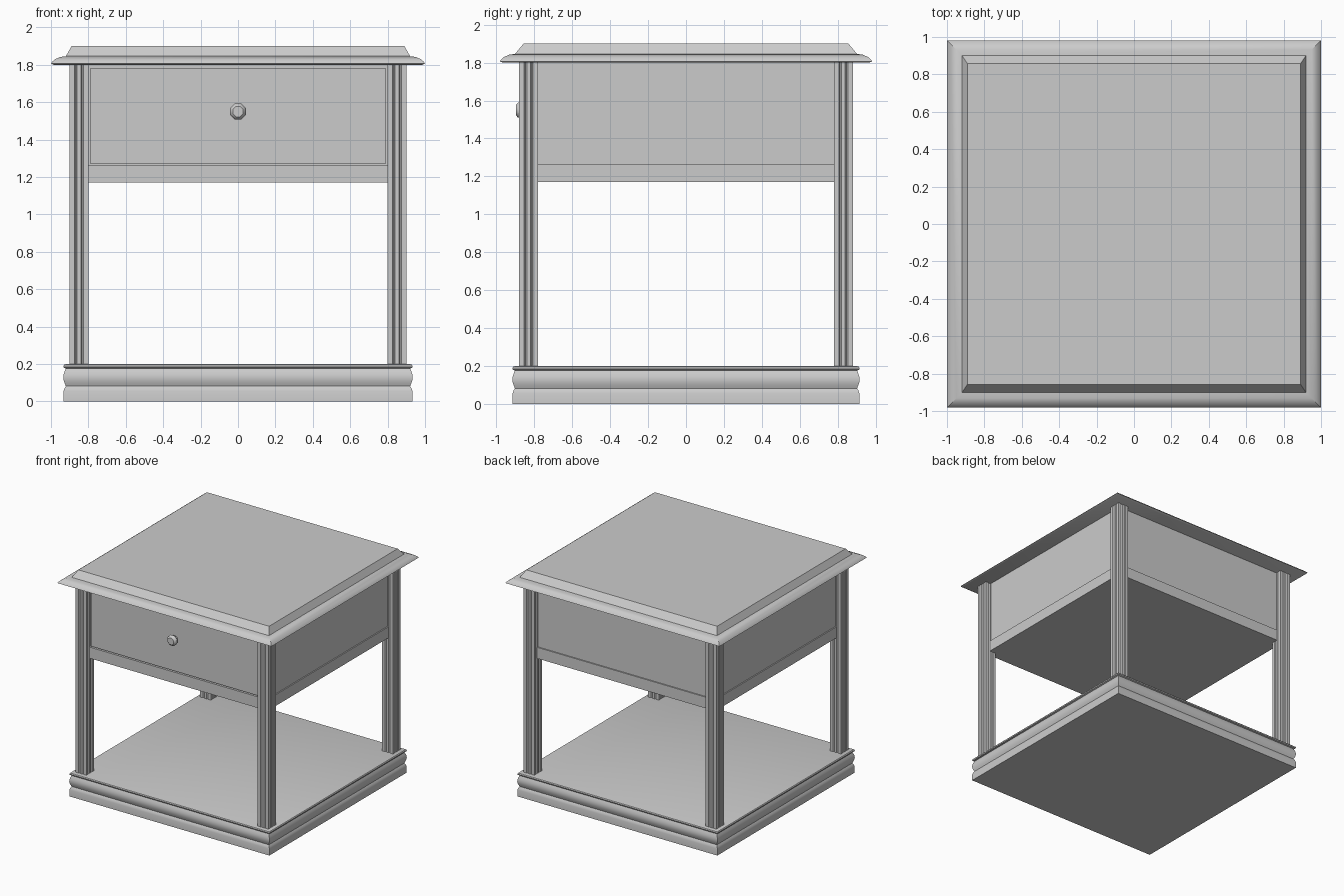
import bpy, bmesh, math

if "Cube" in bpy.data.objects:
    bpy.data.objects.remove(bpy.data.objects["Cube"])


def finish(name, bm, smooth=None):
    bmesh.ops.recalc_face_normals(bm, faces=bm.faces[:])
    mesh = bpy.data.meshes.new(name)
    bm.to_mesh(mesh)
    bm.free()
    ob = bpy.data.objects.new(name, mesh)
    bpy.context.collection.objects.link(ob)
    if smooth:
        bpy.ops.object.select_all(action='DESELECT')
        bpy.context.view_layer.objects.active = ob
        ob.select_set(True)
        bpy.ops.object.shade_smooth_by_angle(angle=math.radians(smooth))
    return ob


def loft(name, rings, smooth=None):
    """Bridge equal-length point rings and cap both ends."""
    bm = bmesh.new()
    loops = [[bm.verts.new(p) for p in ring] for ring in rings]
    for a, b in zip(loops, loops[1:]):
        n = len(a)
        for i in range(n):
            j = (i + 1) % n
            bm.faces.new((a[i], a[j], b[j], b[i]))
    bm.faces.new(loops[0])
    bm.faces.new(loops[-1])
    return finish(name, bm, smooth)


def moulding(name, profile):
    rings = [[(-x, -y, z), (x, -y, z), (x, y, z), (-x, y, z)] for x, y, z in profile]
    return loft(name, rings, 32)


def box(name, x0, x1, y0, y1, z0, z1):
    return loft(name, [[(x0, y0, z), (x1, y0, z), (x1, y1, z), (x0, y1, z)] for z in (z0, z1)])


# Table top with ogee edge
moulding("table_top", [
    (0.985, 0.967, 1.80), (1.0, 0.982, 1.807), (0.995, 0.977, 1.815),
    (0.978, 0.96, 1.83), (0.95, 0.932, 1.842), (0.92, 0.902, 1.846),
    (0.89, 0.857, 1.90)])

# Plinth: lower block, rounded band, thin lip
base = [(0.933, 0.0), (0.933, 0.055), (0.928, 0.07), (0.92, 0.082)]
base += [(0.92 + 0.014 * math.sin(math.pi * t / 6), 0.082 + 0.094 * t / 6) for t in range(1, 7)]
base += [(0.932, 0.181), (0.934, 0.19), (0.929, 0.197), (0.92, 0.20)]
moulding("base_plinth", [(h, h - 0.018, z) for h, z in base])

# Fluted legs
h, g, w, d = 0.05, 0.0167, 0.007, 0.009
side = [(-h, -h)]
for c in (-g, g):
    side += [(c - w, -h), (c, -h + d), (c + w, -h)]
section = []
for k in range(4):
    c, s = round(math.cos(k * math.pi / 2)), round(math.sin(k * math.pi / 2))
    section += [(x * c - y * s, x * s + y * c) for x, y in side]
for sy, end in ((-1, "front"), (1, "back")):
    for sx, hand in ((-1, "left"), (1, "right")):
        loft(f"{end}_{hand}_leg",
             [[(sx * 0.85 + x, sy * 0.83 + y, z) for x, y in section] for z in (0.195, 1.802)])

# Drawer case, with its bottom rails standing slightly proud
box("case_sides", -0.85, 0.85, -0.79, 0.79, 1.264, 1.80)
box("case_back", -0.81, 0.81, 0.78, 0.83, 1.264, 1.80)
box("case_front_recess", -0.81, 0.81, -0.815, -0.78, 1.264, 1.80)
box("bottom_rail_sides", -0.86, 0.86, -0.79, 0.79, 1.17, 1.264)
box("bottom_rail_front_back", -0.81, 0.81, -0.835, 0.84, 1.17, 1.264)

# Drawer front
box("drawer_front", -0.79, 0.79, -0.832, -0.80, 1.273, 1.78)

# Eight-sided knob
knob = [(0.022, -0.825), (0.02, -0.85), (0.04, -0.86), (0.046, -0.873),
        (0.042, -0.887), (0.03, -0.897)]
loft("drawer_knob", [[(r * math.cos((i + 0.5) * math.pi / 4), y,
                       1.55 + r * math.sin((i + 0.5) * math.pi / 4)) for i in range(8)]
                     for r, y in knob], 35)
